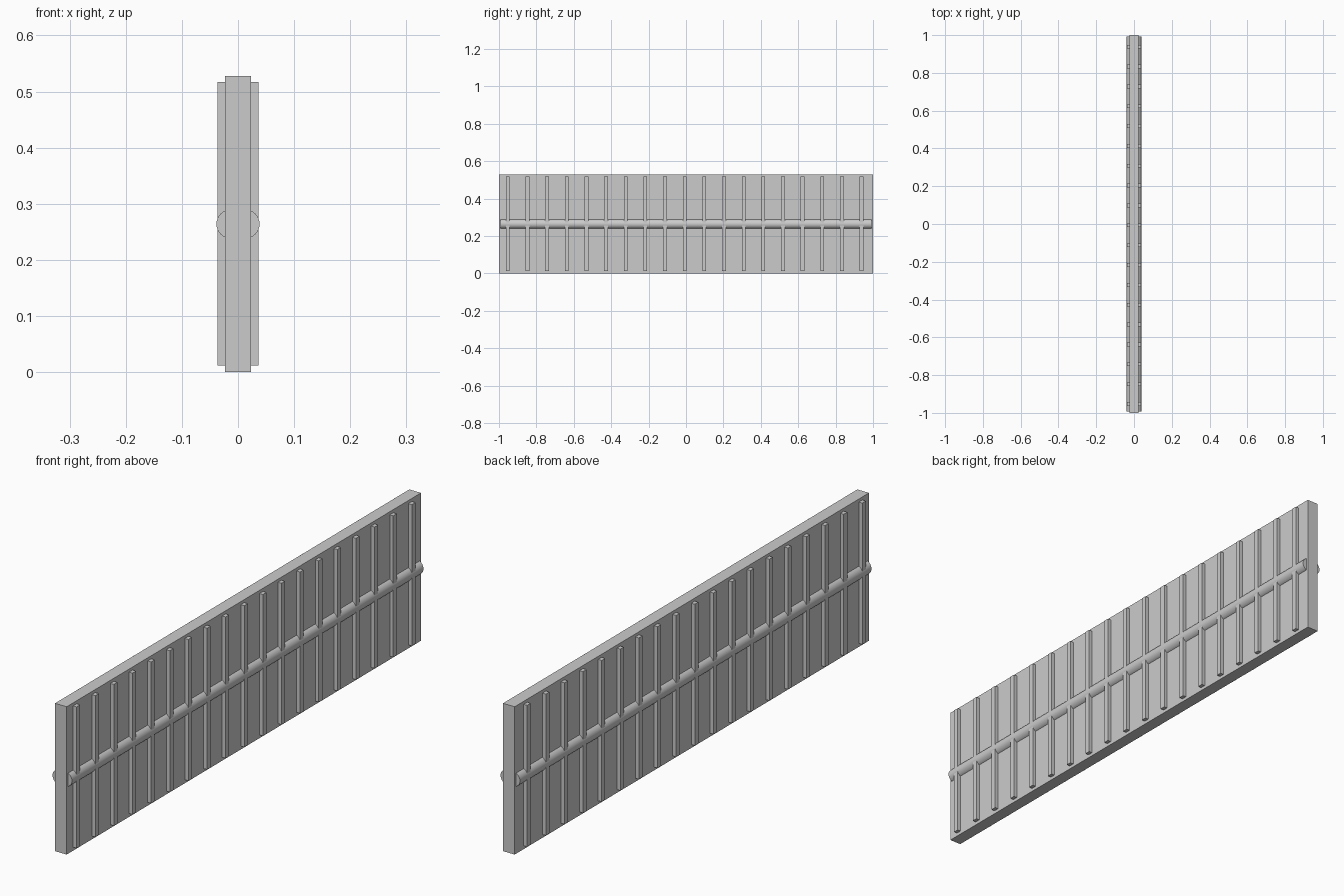
import bpy, math

if "Cube" in bpy.data.objects:
    bpy.data.objects.remove(bpy.data.objects["Cube"])

H = 0.528       # panel height
HALF_T = 0.023  # panel half thickness


def box(name, lo, hi):
    bpy.ops.mesh.primitive_cube_add(size=1, location=[(a + b) / 2 for a, b in zip(lo, hi)])
    ob = bpy.context.object
    ob.name = name
    ob.scale = [b - a for a, b in zip(lo, hi)]
    bpy.ops.object.transform_apply(location=True, rotation=False, scale=True)
    return ob


def mirror_x(ob):
    mod = ob.modifiers.new("both_faces", "MIRROR")
    mod.use_axis = (True, False, False)
    mod.use_clip = False


# Main flat panel
box("panel", (-HALF_T, -1, 0), (HALF_T, 1, H))

# Vertical ribs, repeated along the panel on both faces
rib = box("ribs", (HALF_T, -0.963, 0.012), (0.0367, -0.943, 0.517))
array = rib.modifiers.new("row", "ARRAY")
array.count = 19
array.use_relative_offset = False
array.use_constant_offset = True
array.constant_offset_displace = (0, 0.1051, 0)
mirror_x(rib)

# Horizontal round rail half sunk into each face
bpy.ops.mesh.primitive_cylinder_add(vertices=32, radius=0.0262, depth=1.984,
                                    location=(0.0122, 0, H / 2),
                                    rotation=(math.pi / 2, 0, 0))
rail = bpy.context.object
rail.name = "rail"
bpy.ops.object.transform_apply(location=True, rotation=True, scale=True)
bpy.ops.object.shade_smooth_by_angle()
mirror_x(rail)
